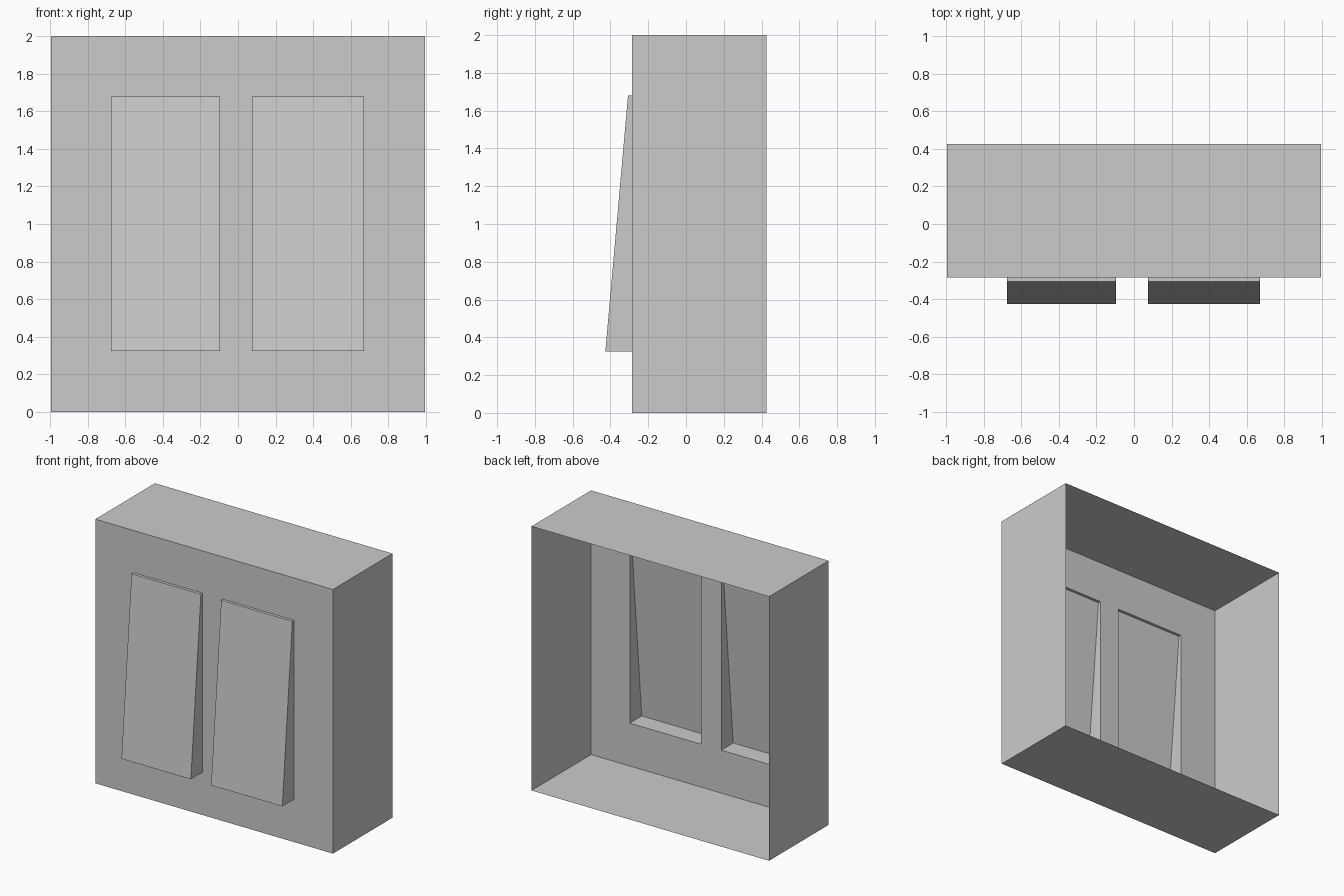
import bpy
import bmesh

cube = bpy.data.objects.get("Cube")
if cube:
    bpy.data.objects.remove(cube, do_unlink=True)

HALF_WIDTH, HEIGHT = 0.995, 2.0
FRONT, BACK = -0.285, 0.427
ROCKER_LOW, ROCKER_HIGH = 0.325, 1.68
LIP_LOW, LIP_HIGH = -0.427, -0.307
ROCKERS = {"right_rocker": (-0.677, -0.096), "left_rocker": (0.074, 0.67)}

grey = bpy.data.materials.new("light_grey")
grey.use_nodes = True
colour = (0.6, 0.6, 0.6, 1)
grey.diffuse_color = colour
grey.node_tree.nodes["Principled BSDF"].inputs["Base Color"].default_value = colour


def add_part(name, quads):
    """Make an object from a list of four-cornered faces, welding shared corners."""
    bm = bmesh.new()
    for quad in quads:
        bm.faces.new([bm.verts.new(corner) for corner in quad])
    bmesh.ops.remove_doubles(bm, verts=bm.verts, dist=0.0001)
    mesh = bpy.data.meshes.new(name)
    bm.to_mesh(mesh)
    bm.free()
    mesh.materials.append(grey)
    part = bpy.data.objects.new(name, mesh)
    bpy.context.collection.objects.link(part)
    return part


def walls(front_loop, back_loop):
    """Faces joining two matching rings, running anticlockwise seen from the front."""
    n = len(front_loop)
    return [(front_loop[i], back_loop[i], back_loop[(i + 1) % n], front_loop[(i + 1) % n])
            for i in range(n)]


def ring(x0, x1, z0, z1, y_low, y_high):
    return [(x0, y_low, z0), (x1, y_low, z0), (x1, y_high, z1), (x0, y_high, z1)]


# Front plate with two rectangular openings
xs = [-HALF_WIDTH, *ROCKERS["right_rocker"], *ROCKERS["left_rocker"], HALF_WIDTH]
zs = [0, ROCKER_LOW, ROCKER_HIGH, HEIGHT]
plate = [ring(xs[i], xs[i + 1], zs[j], zs[j + 1], FRONT, FRONT)
         for i in range(5) for j in range(3) if not (j == 1 and i in (1, 3))]
add_part("front_plate", plate)

# Side, top and bottom walls, open at the back
outline = (-HALF_WIDTH, HALF_WIDTH, 0, HEIGHT)
add_part("housing_walls", walls(ring(*outline, FRONT, FRONT), ring(*outline, BACK, BACK)))

# Hollow wedge-shaped rockers, open toward the inside
for name, (x0, x1) in ROCKERS.items():
    span = (x0, x1, ROCKER_LOW, ROCKER_HIGH)
    face = ring(*span, LIP_LOW, LIP_HIGH)
    add_part(name, [face] + walls(face, ring(*span, FRONT, FRONT)))
